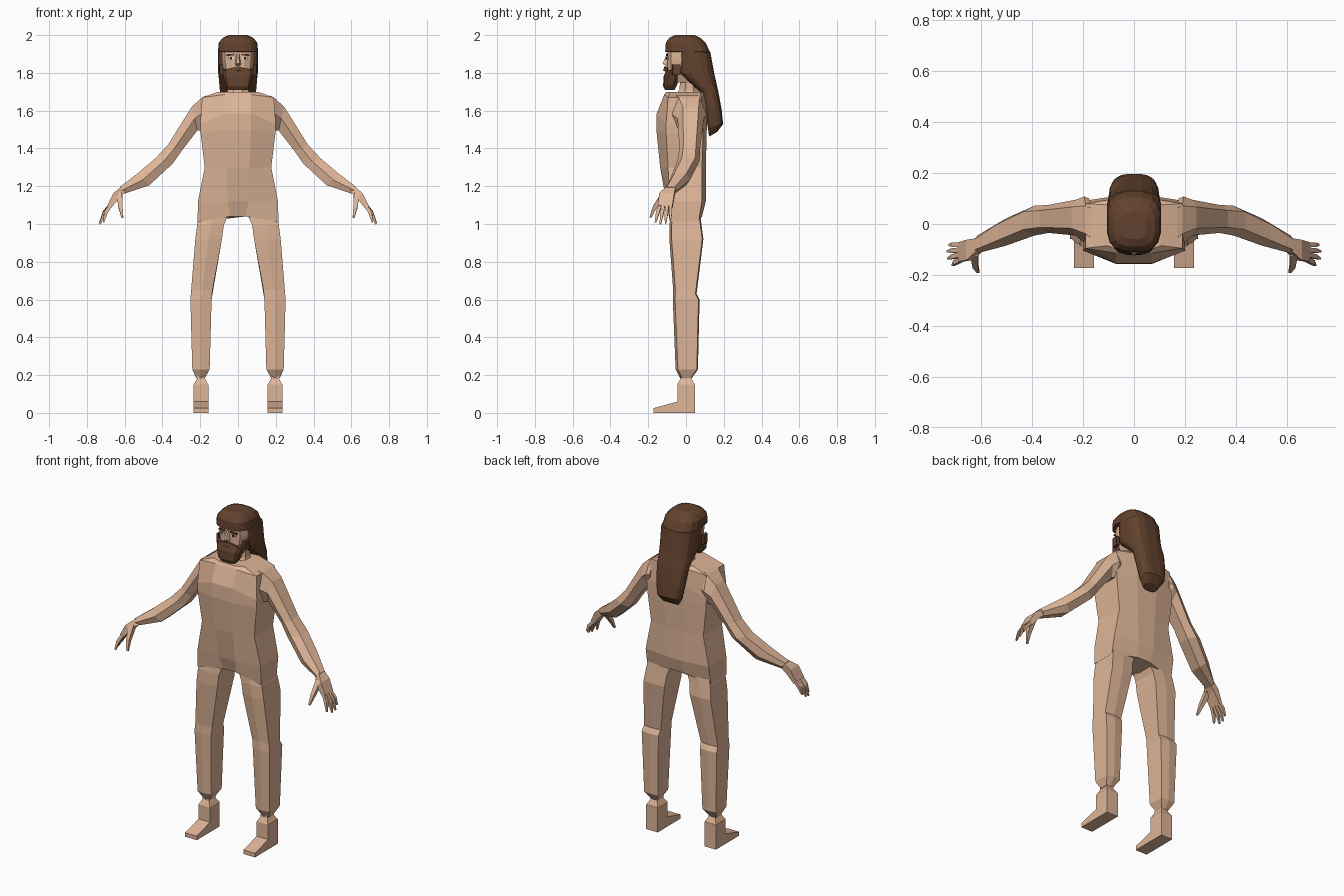
import bpy, bmesh, math
from mathutils import Vector


def material(name, colour):
    m = bpy.data.materials.new(name)
    m.diffuse_color = (*colour, 1)
    return m


SKIN = material("skin", (0.73, 0.46, 0.31))
HAIR = material("brown hair", (0.125, 0.055, 0.027))
DARK = material("dark brown", (0.035, 0.014, 0.008))
WHITE = material("eye white", (0.75, 0.7, 0.64))


def loft(name, rings, mat, mirror=False):
    """Skin a closed surface over rings of equal length, optionally on both sides."""
    for side in ((1, -1) if mirror else (1,)):
        bm = bmesh.new()
        vs = [[bm.verts.new((p[0] * side, p[1], p[2])) for p in r] for r in rings]
        n = len(vs[0])
        for a, b in zip(vs, vs[1:]):
            for i in range(n):
                bm.faces.new((a[i], a[(i + 1) % n], b[(i + 1) % n], b[i]))
        bm.faces.new(vs[0])
        bm.faces.new(vs[-1])
        bmesh.ops.recalc_face_normals(bm, faces=bm.faces)
        label = name if not mirror else ("left_" if side > 0 else "right_") + name
        me = bpy.data.meshes.new(label)
        bm.to_mesh(me)
        bm.free()
        me.materials.append(mat)
        bpy.context.collection.objects.link(bpy.data.objects.new(label, me))


def oval(z, w, y0, y1, n=14, power=0.7, tilt=0.0):
    """Rounded-box ring at height z, half width w, from y0 to y1."""
    pts = []
    for i in range(n):
        a = 2 * math.pi * (i + 0.5) / n
        c, s = math.cos(a), math.sin(a)
        x = math.copysign(abs(c) ** power, c) * w
        v = math.copysign(abs(s) ** power, s)
        pts.append((x, (y0 + y1) / 2 + v * (y1 - y0) / 2, z + tilt * v))
    return pts


def limb(a, b, r0, r1, flat=1.0):
    """Two square rings for a tapered bar from a to b."""
    a, b = Vector(a), Vector(b)
    d = (b - a).normalized()
    u = d.cross(Vector((0, 1, 0))).normalized()
    v = d.cross(u)
    return [[c + u * r * i * flat + v * r * j for i, j in ((1, 1), (1, -1), (-1, -1), (-1, 1))]
            for c, r in ((a, r0), (b, r1))]


# Torso: z middle, z corner, half width, front middle, front corner, back, middle half width
torso = []
for zm, zc, w, yf, yc, yb, m in (
        (1.70, 1.70, 0.105, -0.105, -0.085, 0.095, 0.05),
        (1.685, 1.67, 0.19, -0.115, -0.095, 0.10, 0.07),
        (1.585, 1.53, 0.20, -0.155, -0.105, 0.11, 0.07),
        (1.50, 1.48, 0.198, -0.157, -0.105, 0.11, 0.07),
        (1.30, 1.30, 0.176, -0.137, -0.095, 0.105, 0.06),
        (1.12, 1.12, 0.212, -0.105, -0.085, 0.105, 0.055),
        (1.04, 1.01, 0.214, -0.08, -0.085, 0.085, 0.04)):
    torso.append([(-m, yf, zm), (m, yf, zm), (w, yc, zc), (w, yb - 0.02, zc),
                  (m, yb, zm), (-m, yb, zm), (-w, yb - 0.02, zc), (-w, yc, zc)])
loft("torso", torso, SKIN)

# Legs: height, inner x, outer x, front y, back y, back drop
legs = []
for z, x0, x1, y0, y1, drop in (
        (1.05, 0.05, 0.205, -0.08, 0.075, 0),
        (0.995, 0.075, 0.216, -0.088, 0.082, 0),
        (0.92, 0.085, 0.226, -0.088, 0.092, 0),
        (0.65, 0.135, 0.248, -0.068, 0.056, -0.02),
        (0.60, 0.14, 0.252, -0.07, 0.072, 0),
        (0.23, 0.15, 0.242, -0.055, 0.063, 0),
        (0.185, 0.175, 0.222, -0.032, 0.032, 0)):
    xm = (x0 + x1) / 2
    legs.append([(x0, y0 + 0.012, z), (xm, y0, z), (x1, y0 + 0.012, z),
                 (x1, y1 - 0.006, z + drop), (xm, y1, z + drop), (x0, y1 - 0.006, z + drop)])
loft("leg", legs, SKIN, True)

# Ankles and feet
loft("ankle", [[(cx, y, z) for cx, y in ((0.196 - w, -d), (0.196 + w, -d), (0.196 + w, d), (0.196 - w, d))]
               for z, w, d in ((0.195, 0.022, 0.03), (0.18, 0.022, 0.03), (0.15, 0.038, 0.046))], SKIN, True)
foot_profile = ((0.048, 0.0), (0.048, 0.15), (-0.045, 0.15), (-0.045, 0.06), (-0.172, 0.025), (-0.172, 0.0))
loft("foot", [[(x, y, z) for y, z in foot_profile] for x in (0.157, 0.235)], SKIN, True)

# Arms: upper x,z then lower x,z, then front and back y
arm = []
for ux, uz, lx, lz, y0, y1 in (
        (0.17, 1.68, 0.18, 1.49, -0.09, 0.10),
        (0.19, 1.67, 0.20, 1.495, -0.075, 0.108),
        (0.245, 1.62, 0.215, 1.495, -0.045, 0.095),
        (0.37, 1.42, 0.30, 1.385, -0.035, 0.075),
        (0.435, 1.35, 0.345, 1.32, -0.045, 0.072),
        (0.535, 1.265, 0.47, 1.205, -0.085, 0.022),
        (0.625, 1.197, 0.605, 1.16, -0.115, -0.045)):
    c, h = (y0 + y1) / 2, (y1 - y0) / 2
    mx, mz = (ux + lx) / 2, (uz + lz) / 2
    arm.append([(ux, c - h * 0.6, uz), (ux, c + h * 0.6, uz), (mx, y1, mz),
                (lx, c + h * 0.6, lz), (lx, c - h * 0.6, lz), (mx, y0, mz)])
loft("arm", arm, SKIN, True)

# Hands: palm, four two-part fingers and a thumb
loft("palm", [[(x - t, y0, z - t), (x + t, y0, z + t), (x + t, y1, z + t), (x - t, y1, z - t)]
              for x, z, y0, y1, t in ((0.605, 1.185, -0.105, -0.055, 0.013),
                                      (0.645, 1.15, -0.142, -0.062, 0.014),
                                      (0.683, 1.09, -0.148, -0.072, 0.009))], SKIN, True)
for name, y, tip in (("index", -0.139, (0.712, -0.162, 1.008)), ("middle", -0.12, (0.73, -0.136, 1.0)),
                     ("ring", -0.101, (0.732, -0.108, 1.005)), ("little", -0.082, (0.725, -0.082, 1.025))):
    base = Vector((0.678, y, 1.098))
    mid = base.lerp(Vector(tip), 0.5) + Vector((0.006, 0, 0.003))
    r = limb(base, mid, 0.009, 0.009)
    loft(name + "_finger", [r[0], r[1], limb(mid, tip, 0.009, 0.004)[1]], SKIN, True)
r = limb((0.628, -0.115, 1.16), (0.622, -0.165, 1.09), 0.015, 0.011)
loft("thumb", [r[0], r[1], limb((0.622, -0.165, 1.09), (0.612, -0.188, 1.035), 0.011, 0.005)[1]], SKIN, True)

# Neck and head
loft("neck", [oval(z, w, y0, y1, 8, 1) for z, w, y0, y1 in
              ((1.68, 0.07, -0.06, 0.08), (1.71, 0.058, -0.04, 0.075), (1.80, 0.055, -0.03, 0.08))], SKIN)
loft("head", [oval(z, w, y0, y1, 12, 0.7) for z, w, y0, y1 in
              ((1.75, 0.055, -0.085, 0.06), (1.80, 0.078, -0.10, 0.09),
               (1.87, 0.088, -0.10, 0.10), (1.94, 0.085, -0.10, 0.09))], SKIN)
loft("nose", [[(-w, -0.095, z), (-w * 0.5, y, z), (w * 0.5, y, z), (w, -0.095, z)] for z, w, y in
              ((1.90, 0.009, -0.102), (1.85, 0.016, -0.124), (1.838, 0.015, -0.108))], SKIN)


def plate(name, x0, x1, z0, z1, y, mat, drop=0.0):
    """Thin mirrored plate on the face; drop lowers its outer end."""
    loft(name, [[(x0, yy, z0), (x1, yy + 0.004, z0 - drop), (x1, yy + 0.004, z1 - drop), (x0, yy, z1)]
                for yy in (y, y + 0.007)], mat, True)


# Eyes and brows
plate("eye", 0.022, 0.052, 1.872, 1.884, -0.1025, WHITE)
plate("pupil", 0.032, 0.042, 1.872, 1.884, -0.105, DARK)
plate("brow", 0.018, 0.062, 1.893, 1.902, -0.105, HAIR, 0.004)

# Beard, sideburns and moustache
loft("beard", [oval(z, w, y0, y1, 12, 0.65, t) for z, w, y0, y1, t in
               ((1.71, 0.048, -0.112, -0.06, 0.0), (1.735, 0.068, -0.122, -0.045, 0.005),
                (1.79, 0.08, -0.12, -0.025, 0.01), (1.822, 0.088, -0.108, -0.01, 0.012))], HAIR)
loft("moustache", [[(x, -0.095, z - h), (x, y, z - h), (x, y + 0.006, z + h), (x, -0.095, z + h)]
                   for x, y, z, h in ((-0.062, -0.105, 1.812, 0.008), (0, -0.121, 1.823, 0.011),
                                      (0.062, -0.105, 1.812, 0.008))], HAIR)
loft("sideburn", [[(0.08, -0.075, z), (0.096, -0.07, z), (0.1, -0.03, z), (0.08, -0.03, z)]
                  for z in (1.79, 1.845)], HAIR, True)

# Hair: cap with a fringe, stepping back around the face into a long tail
loft("hair", [oval(z, w, y0, y1, 16, 0.68, t) for z, w, y0, y1, t in (
    (2.0, 0.05, -0.06, 0.045, 0), (1.985, 0.083, -0.09, 0.078, 0), (1.96, 0.103, -0.108, 0.105, 0),
    (1.912, 0.108, -0.112, 0.128, 0), (1.91, 0.108, -0.045, 0.13, 0),
    (1.80, 0.106, -0.045, 0.15, 0), (1.765, 0.102, -0.015, 0.16, -0.01), (1.70, 0.097, 0.075, 0.172, 0),
    (1.60, 0.088, 0.10, 0.19, 0), (1.52, 0.075, 0.115, 0.197, 0.01), (1.475, 0.045, 0.122, 0.165, 0.012))], HAIR)
